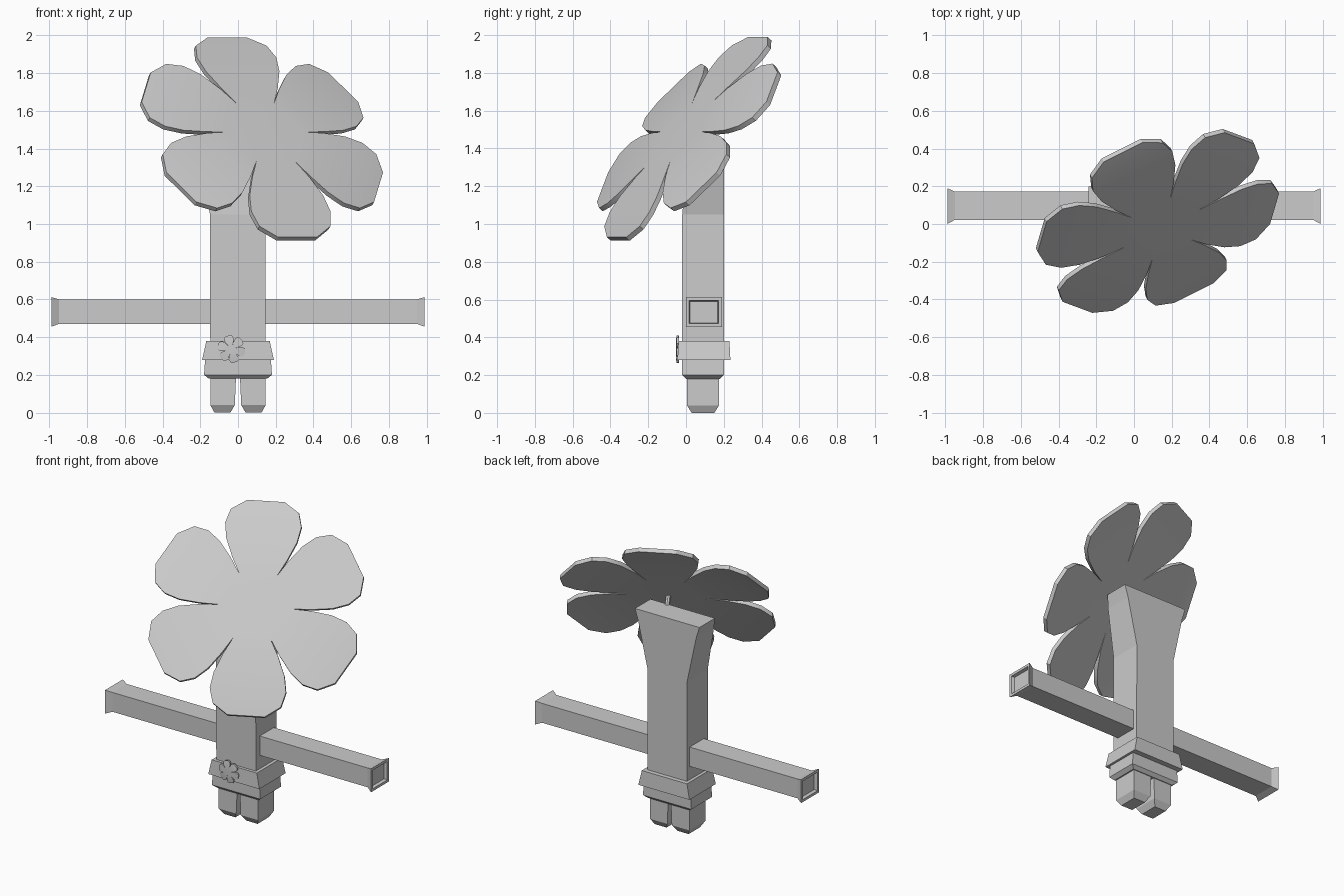
import bpy, bmesh, math
from mathutils import Vector, Matrix

if "Cube" in bpy.data.objects:
    bpy.data.objects.remove(bpy.data.objects["Cube"])

grey = bpy.data.materials.new("plain grey")
grey.diffuse_color = (0.6, 0.6, 0.6, 1)
grey.use_nodes = True
grey.node_tree.nodes["Principled BSDF"].inputs["Base Color"].default_value = grey.diffuse_color


def finish(name, bm, smooth=False):
    bmesh.ops.recalc_face_normals(bm, faces=bm.faces)
    me = bpy.data.meshes.new(name)
    bm.to_mesh(me)
    bm.free()
    me.materials.append(grey)
    ob = bpy.data.objects.new(name, me)
    bpy.context.collection.objects.link(ob)
    if smooth:
        bpy.context.view_layer.objects.active = ob
        ob.select_set(True)
        bpy.ops.object.shade_smooth_by_angle(angle=math.radians(30))
        ob.select_set(False)
    return ob


def loft(name, sections, turn=Matrix()):
    """Stack of rectangles (z, x0, x1, y0, y1), capped at both ends."""
    bm = bmesh.new()
    rings = [[bm.verts.new(turn @ Vector((x, y, z))) for x, y in
              ((x0, y0), (x1, y0), (x1, y1), (x0, y1))]
             for z, x0, x1, y0, y1 in sections]
    for a, b in zip(rings, rings[1:]):
        for i in range(4):
            j = (i + 1) % 4
            bm.faces.new((a[i], a[j], b[j], b[i]))
    bm.faces.new(rings[0][::-1])
    bm.faces.new(rings[-1])
    return finish(name, bm)


# Half outline of one petal: distance out, half width, droop
PETAL = [(0.194, 0.112, 0), (0.30, 0.168, -0.003), (0.42, 0.218, -0.012),
         (0.52, 0.235, -0.022), (0.61, 0.21, -0.034), (0.675, 0.115, -0.045)]


def flower(name, frame, scale, thick, droop):
    bm = bmesh.new()
    for k in range(6):
        turn = frame @ Matrix.Rotation(math.radians(60 * k + 30), 4, 'Z')
        rows = [[bm.verts.new(turn @ Vector((r * scale, s * w * scale, d * scale * droop)))
                 for s in (-1, 1)] for r, w, d in PETAL]
        centre = bm.verts.new(frame.translation)
        bm.faces.new((centre, rows[0][0], rows[0][1]))
        for a, b in zip(rows, rows[1:]):
            bm.faces.new((a[0], b[0], b[1], a[1]))
    bmesh.ops.remove_doubles(bm, verts=bm.verts, dist=0.0008 * scale + 0.0002)
    # Thickness added behind the front face
    bm.normal_update()
    back = frame.to_3x3() @ Vector((0, 0, -thick))
    ext = bmesh.ops.extrude_face_region(bm, geom=bm.faces[:], use_keep_orig=True)
    moved = [g for g in ext["geom"] if isinstance(g, bmesh.types.BMVert)]
    bmesh.ops.translate(bm, verts=moved, vec=back)
    return finish(name, bm, True)


def frame_from(u, v, origin):
    n = u.cross(v)
    m = Matrix((u, v, n)).transposed().to_4x4()
    m.translation = origin
    return m


# Trunk, flared in width towards the top
loft("body", [(0.25, -0.145, 0.145, -0.02, 0.20), (0.45, -0.148, 0.147, -0.02, 0.20),
              (1.05, -0.148, 0.145, -0.02, 0.20), (1.36, -0.215, 0.215, 0.01, 0.20),
              (1.44, -0.24, 0.24, 0.035, 0.20)])
# Skirt and belt
loft("skirt", [(0.18, -0.155, 0.155, 0.0, 0.18), (0.20, -0.18, 0.18, -0.02, 0.20),
               (0.29, -0.174, 0.174, -0.02, 0.20)])
loft("belt", [(0.28, -0.19, 0.19, -0.045, 0.235), (0.38, -0.168, 0.168, -0.04, 0.23)])

# Legs with chamfered feet, and arms with flared, recessed ends
for side, name in ((-1, "left"), (1, "right")):
    def span(a, b):
        return sorted((side * a, side * b))
    loft(name + "_leg", [(0, *span(0.04, 0.125), 0.03, 0.15),
                         (0.04, *span(0.017, 0.147), 0.005, 0.175),
                         (0.20, *span(0.01, 0.147), 0.005, 0.175)])
    # Local z runs outward along x; local x is height
    turn = Matrix(((0, 0, side, 0), (0, 1, 0, 0), (1, 0, 0, 0), (0, 0, 0, 1)))
    loft(name + "_arm", [(0.10, 0.47, 0.60, 0.022, 0.172),
                         (0.95, 0.47, 0.60, 0.022, 0.172),
                         (0.99, 0.455, 0.613, 0.0, 0.19),
                         (0.99, 0.472, 0.596, 0.017, 0.173),
                         (0.97, 0.477, 0.591, 0.022, 0.168)], turn)

# Large tilted flower
u = Vector((0.894, 0.447, 0)).normalized()
v = Vector((-0.277, 0.554, 0.785)).normalized()
centre = Vector((0.145, -0.025, 1.488))
flower("flower", frame_from(u, v, centre), 1.0, 0.028, 1.0)

# Short stem behind the flower
n = u.cross(v)
bm = bmesh.new()
bmesh.ops.create_cone(bm, cap_ends=True, segments=8, radius1=0.016, radius2=0.016, depth=0.17,
                      matrix=Matrix.Translation(centre - n * 0.10)
                      @ n.to_track_quat('Z', 'Y').to_matrix().to_4x4())
finish("stem", bm, True)

# Small flower on the belt
tilt = math.radians(3)
small = frame_from(Vector((math.cos(0.25), 0, math.sin(0.25))),
                   Vector((-math.sin(0.25), 0, math.cos(0.25))), Vector((-0.035, -0.054, 0.337)))
flower("belt_flower", small, 0.108, 0.012, 1.0)
